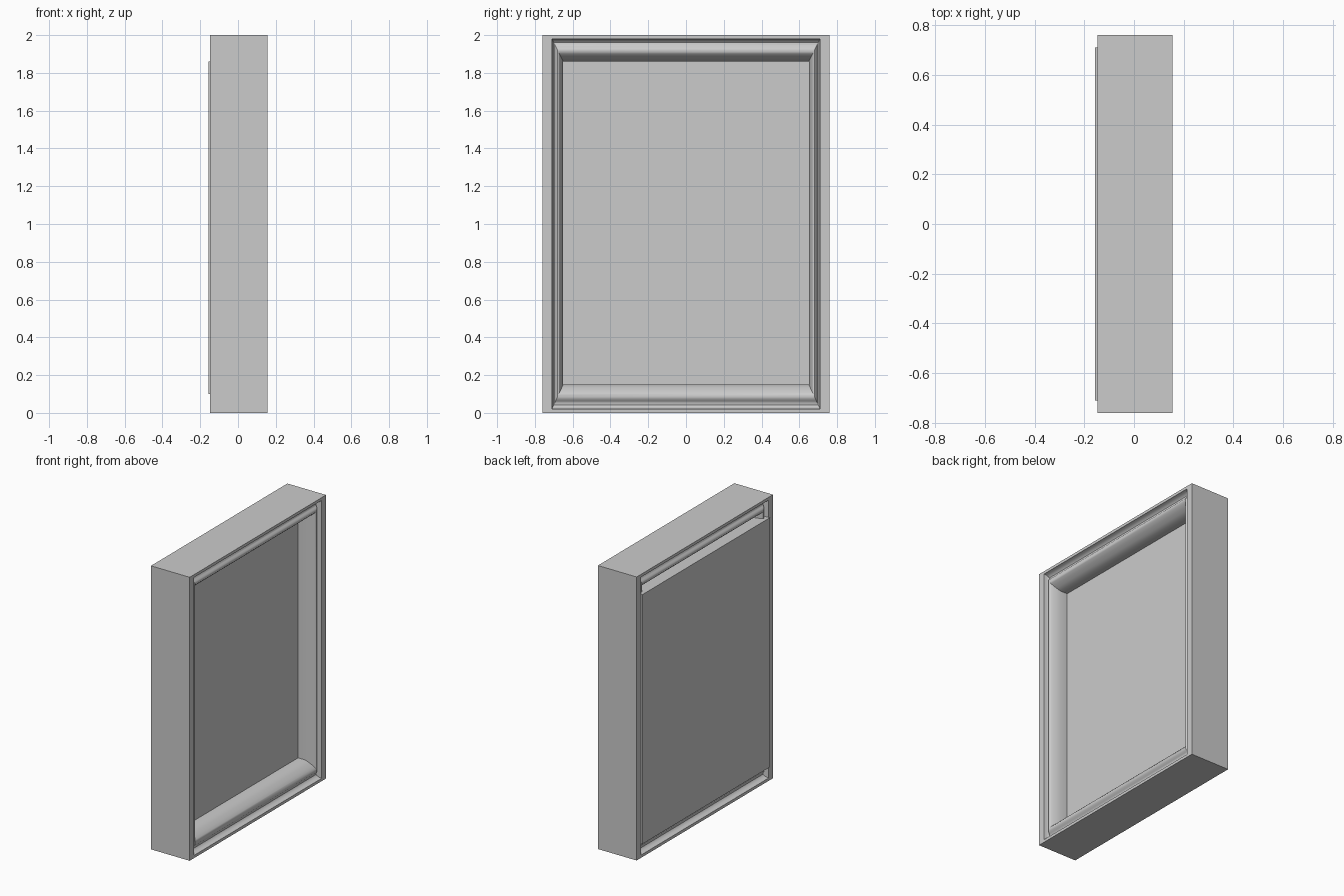
import bpy, bmesh
from mathutils import Vector

if "Cube" in bpy.data.objects:
    bpy.data.objects.remove(bpy.data.objects["Cube"])

XC = 0.004      # middle plane of the frame
HALF = 0.151    # half depth of the frame

# moulding profile from flat rim (t=0) to inner lip (t=1): (t, distance from middle plane)
face = [(0.0, 0.151), (0.03, 0.134), (0.09, 0.121), (0.17, 0.115), (0.25, 0.117),
        (0.33, 0.126), (0.41, 0.134), (0.49, 0.137), (0.57, 0.135), (0.66, 0.127),
        (0.77, 0.112), (0.88, 0.092), (1.0, 0.066)]


def ring(bm, hy, z0, z1, x):
    return [bm.verts.new((x, y, z)) for y, z in
            ((-hy, z0), (hy, z0), (hy, z1), (-hy, z1))]


def moulded_ring(t, d):
    # rim edge y .71 / z .02-1.98, lip edge y .65 / z .15-1.86
    return (0.71 - 0.06 * t, 0.02 + 0.13 * t, 1.98 - 0.12 * t, d)


# frame: front and back mouldings mirrored about the middle plane
bm = bmesh.new()
front = [(0.76, 0.0, 2.0, HALF)] + [moulded_ring(t, d) for t, d in face]
back = [(a, b, c, -d) for a, b, c, d in reversed(front)]
rings = [ring(bm, a, b, c, XC + d) for a, b, c, d in front + back]
for i in range(len(rings)):
    r, s = rings[i], rings[(i + 1) % len(rings)]
    for k in range(4):
        bm.faces.new((r[k], r[(k + 1) % 4], s[(k + 1) % 4], s[k]))
bmesh.ops.recalc_face_normals(bm, faces=bm.faces)
me = bpy.data.meshes.new("frame")
bm.to_mesh(me)
bm.free()
frame = bpy.data.objects.new("frame", me)
bpy.context.collection.objects.link(frame)
bpy.context.view_layer.objects.active = frame
frame.select_set(True)
bpy.ops.object.shade_smooth_by_angle(angle=0.6)

# panel set into the frame from behind
lo, hi = Vector((-0.157, -0.71, 0.10)), Vector((0.014, 0.71, 1.859))
bpy.ops.mesh.primitive_cube_add(size=1, location=(lo + hi) / 2)
panel = bpy.context.object
panel.name = "panel"
panel.scale = hi - lo
